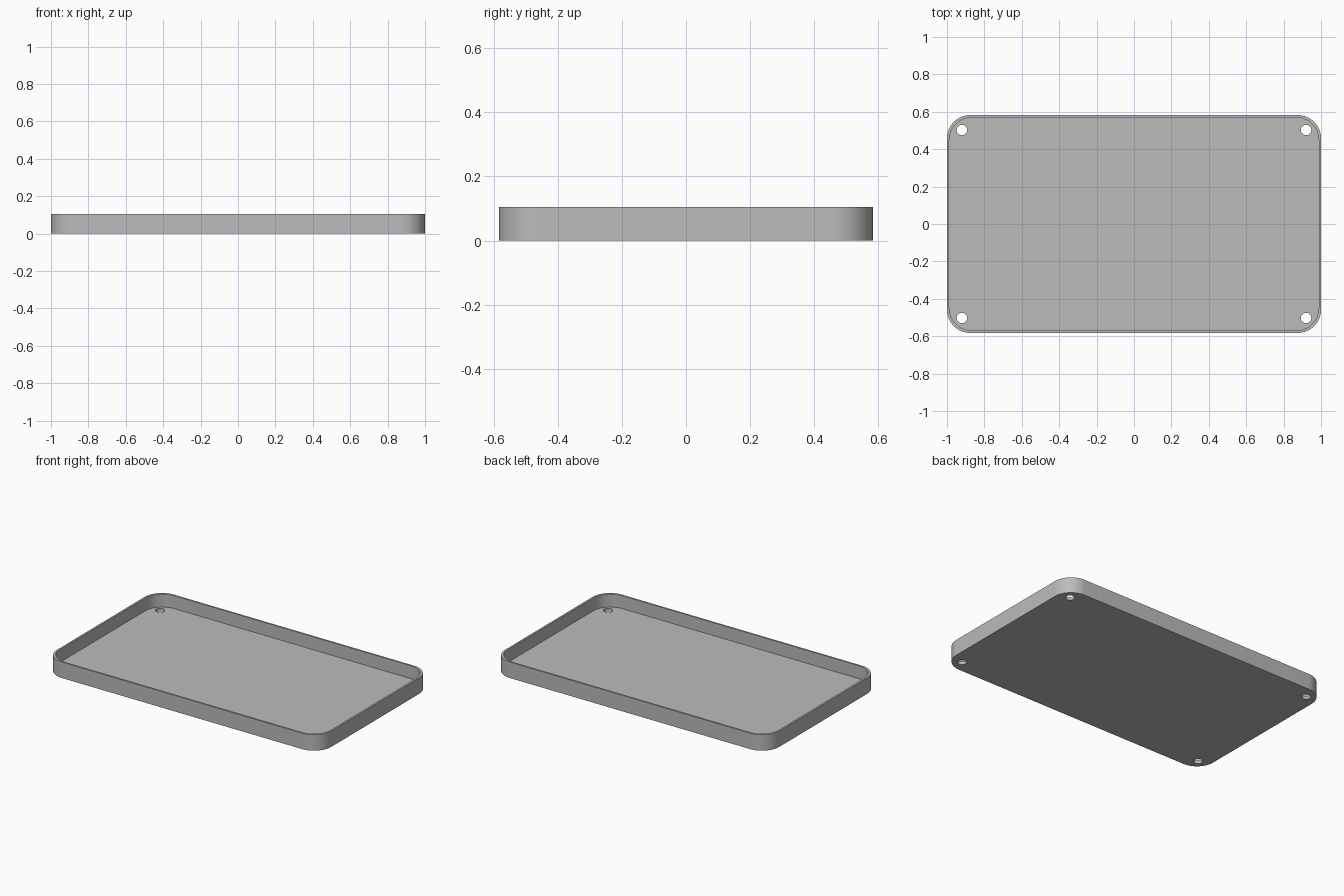
import bpy
import bmesh
from math import cos, sin, pi, radians

if "Cube" in bpy.data.objects:
    bpy.data.objects.remove(bpy.data.objects["Cube"], do_unlink=True)

LENGTH, WIDTH, HEIGHT = 2.0, 1.165, 0.105
CORNER, WALL, FLOOR = 0.125, 0.012, 0.02
HOLE_INSET, HOLE_RADIUS = 0.08, 0.028

grey = bpy.data.materials.new("plain grey")
grey.use_nodes = True
colour = (0.5, 0.5, 0.5, 1)
grey.diffuse_color = colour
grey.node_tree.nodes["Principled BSDF"].inputs["Base Color"].default_value = colour


def rounded_outline(length, width, radius, steps=16):
    """Corner arcs joined into one rounded rectangle."""
    points = []
    for i, (sx, sy) in enumerate([(1, 1), (-1, 1), (-1, -1), (1, -1)]):
        for s in range(steps + 1):
            a = (i + s / steps) * pi / 2
            points.append((sx * (length / 2 - radius) + radius * cos(a),
                           sy * (width / 2 - radius) + radius * sin(a)))
    return points


def prism(name, outline, bottom, top):
    """Upright solid with the given outline."""
    bm = bmesh.new()
    base = bm.faces.new([bm.verts.new((x, y, bottom)) for x, y in outline])
    side = bmesh.ops.extrude_face_region(bm, geom=[base])["geom"]
    moved = [v for v in side if isinstance(v, bmesh.types.BMVert)]
    bmesh.ops.translate(bm, verts=moved, vec=(0, 0, top - bottom))
    bmesh.ops.recalc_face_normals(bm, faces=bm.faces)
    mesh = bpy.data.meshes.new(name)
    bm.to_mesh(mesh)
    bm.free()
    mesh.materials.append(grey)
    obj = bpy.data.objects.new(name, mesh)
    bpy.context.collection.objects.link(obj)
    return obj


# Outer block of the tray
tray = prism("tray", rounded_outline(LENGTH, WIDTH, CORNER), 0, HEIGHT)

# Cavity and the four corner screw holes
cutters = [prism("cavity_cutter",
                 rounded_outline(LENGTH - 2 * WALL, WIDTH - 2 * WALL, CORNER),
                 FLOOR, HEIGHT + 0.1)]
for sx in (-1, 1):
    for sy in (-1, 1):
        cx = sx * (LENGTH / 2 - HOLE_INSET)
        cy = sy * (WIDTH / 2 - HOLE_INSET)
        circle = [(cx + HOLE_RADIUS * cos(k * pi / 16),
                   cy + HOLE_RADIUS * sin(k * pi / 16)) for k in range(32)]
        cutters.append(prism("hole_cutter", circle, -0.05, FLOOR + 0.03))

# Cut the tray, then discard the cutters
bpy.ops.object.select_all(action="DESELECT")
bpy.context.view_layer.objects.active = tray
tray.select_set(True)
for cutter in cutters:
    cutter.hide_render = True
    cut = tray.modifiers.new("cut", "BOOLEAN")
    cut.operation = "DIFFERENCE"
    cut.solver = "EXACT"
    cut.object = cutter
    bpy.ops.object.modifier_apply(modifier=cut.name)
    bpy.data.objects.remove(cutter, do_unlink=True)

bpy.ops.object.shade_smooth_by_angle(angle=radians(30))
